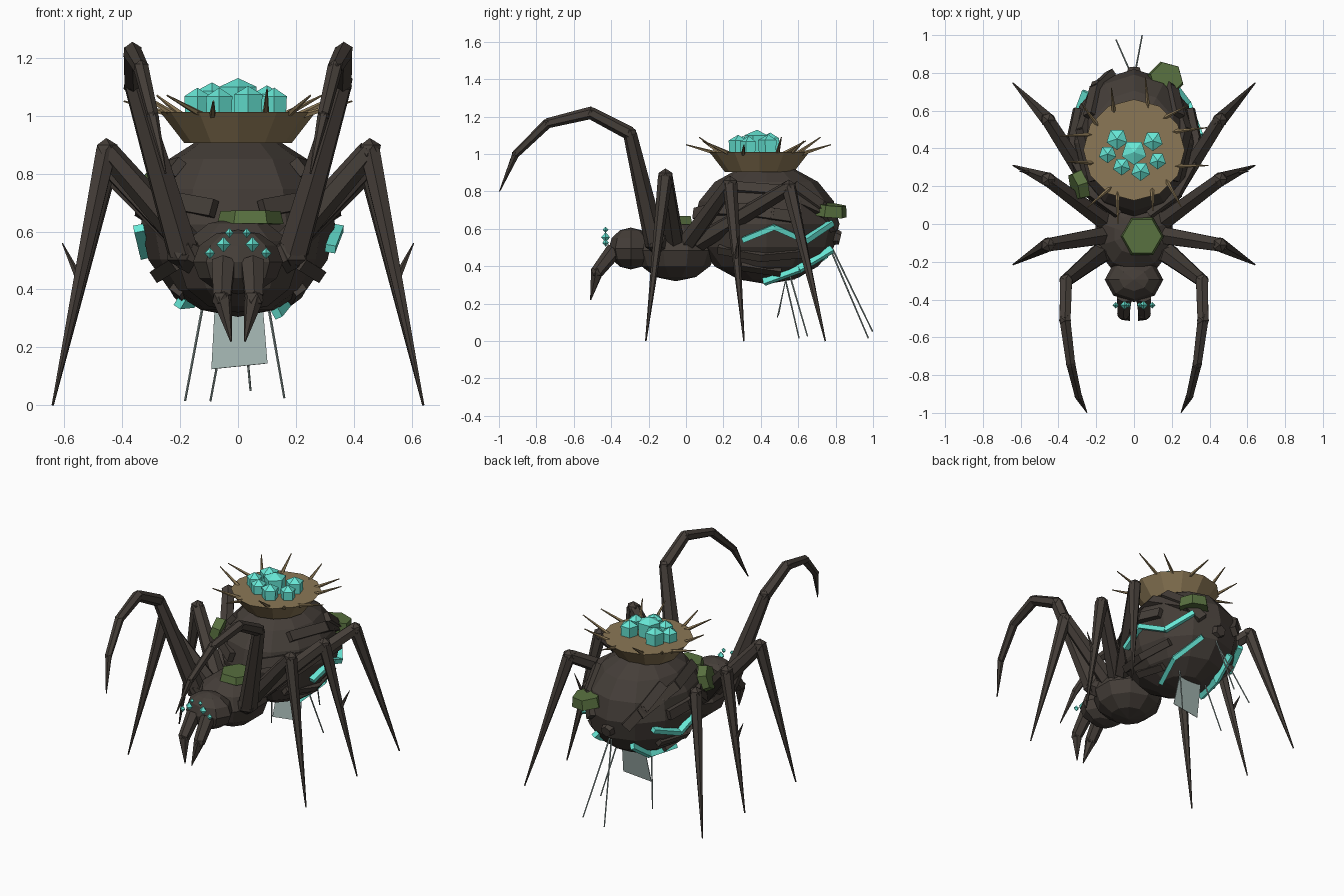
import bpy, bmesh, math
from mathutils import Vector, Matrix

if "Cube" in bpy.data.objects:
    bpy.data.objects.remove(bpy.data.objects["Cube"])


def material(name, rgb):
    m = bpy.data.materials.new(name)
    m.diffuse_color = (*rgb, 1)
    m.use_nodes = True
    m.node_tree.nodes["Principled BSDF"].inputs["Base Color"].default_value = m.diffuse_color
    return m


BARK = material("dark_bark", (0.059, 0.048, 0.040))
NEST = material("nest_straw", (0.26, 0.187, 0.092))
TEAL = material("teal_crystal", (0.135, 0.80, 0.67))
MOSS = material("moss_green", (0.098, 0.162, 0.05))
SILK = material("grey_silk", (0.35, 0.44, 0.42))


def finish(name, bm, mat):
    me = bpy.data.meshes.new(name)
    bm.to_mesh(me)
    bm.free()
    me.materials.append(mat)
    ob = bpy.data.objects.new(name, me)
    bpy.context.collection.objects.link(ob)
    return ob


def rod(bm, a, b, ra, rb, n=6, spin=0.0):
    """Tapered prism from a to b."""
    a, b = Vector(a), Vector(b)
    d = b - a
    mat = Matrix.Translation((a + b) / 2) @ d.to_track_quat('Z', 'Y').to_matrix().to_4x4()
    bmesh.ops.create_cone(bm, cap_ends=True, segments=n, radius1=ra, radius2=rb,
                          depth=d.length, matrix=mat @ Matrix.Rotation(spin, 4, 'Z'))


def ellipsoid(name, c, r, seg, rings, mat):
    bm = bmesh.new()
    bmesh.ops.create_uvsphere(bm, u_segments=seg, v_segments=rings, radius=1,
                              matrix=Matrix.Translation(c) @ Matrix.Diagonal((*r, 1)))
    return finish(name, bm, mat)


# Body
AC, AR = Vector((0, 0.43, 0.625)), Vector((0.335, 0.39, 0.32))
ellipsoid("abdomen", AC, AR, 12, 8, BARK)
ellipsoid("thorax", (0, -0.055, 0.485), (0.215, 0.215, 0.165), 10, 6, BARK)
ellipsoid("head", (0, -0.295, 0.495), (0.155, 0.118, 0.112), 8, 6, BARK)
bm = bmesh.new()
rod(bm, (0, 0.74, 0.57), (0, 0.825, 0.55), 0.06, 0.035)
finish("spinneret", bm, BARK)


def surface(y, z, side):
    """Point and normal on the abdomen at a given y and z."""
    v, w = (y - AC.y) / AR.y, (z - AC.z) / AR.z
    x = math.sqrt(max(0.0, 1 - v * v - w * w))
    p = Vector((side * x * AR.x, y, z))
    return p, Vector((side * x / AR.x, v / AR.y, w / AR.z)).normalized()


def strip(bm, pts, side, width, thick, lift=0.0):
    """Chain of flat bars lying on the abdomen."""
    for (y0, z0), (y1, z1) in zip(pts, pts[1:]):
        (a, na), (b, nb) = surface(y0, z0, side), surface(y1, z1, side)
        a, b = a + na * lift, b + nb * lift
        d = (b - a).normalized()
        n = na + nb
        n = (n - d * n.dot(d)).normalized()
        rot = Matrix((d, n.cross(d), n)).transposed().to_4x4()
        size = Matrix.Diagonal(((b - a).length + width * 0.3, width, thick, 1))
        bmesh.ops.create_cube(bm, size=1, matrix=Matrix.Translation((a + b) / 2) @ rot @ size)


# Bark plates on both flanks
plates = bmesh.new()
for s in (-1, 1):
    for pts in ([(0.06, 0.68), (0.16, 0.705), (0.32, 0.70), (0.46, 0.68), (0.60, 0.66)],
                [(0.24, 0.82), (0.50, 0.80), (0.74, 0.69)],
                [(0.58, 0.82), (0.72, 0.72), (0.79, 0.61)]):
        strip(plates, pts, s, 0.06, 0.035, 0.004)
    for pts in ([(0.18, 0.49), (0.40, 0.45), (0.62, 0.47)],
                [(0.30, 0.40), (0.50, 0.37)]):
        strip(plates, pts, s, 0.045, 0.03)
finish("bark_plates", plates, BARK)

# Glowing zigzag cracks, different on each flank
cracks = bmesh.new()
for s, pts in ((1, [(0.31, 0.545), (0.47, 0.61), (0.63, 0.54), (0.765, 0.63)]),
               (1, [(0.42, 0.33), (0.60, 0.395), (0.765, 0.495)]),
               (-1, [(0.36, 0.61), (0.52, 0.525), (0.69, 0.585)]),
               (-1, [(0.40, 0.365), (0.59, 0.37), (0.735, 0.47)])):
    strip(cracks, pts, s, 0.028, 0.036, 0.013)
finish("glowing_cracks", cracks, TEAL)


# Legs: jointed tapered segments with faceted joints
def leg(name, pts, radii, spur=None):
    for s, side in ((1, "right"), (-1, "left")):
        bm = bmesh.new()
        q = [Vector((p[0] * s, p[1], p[2])) for p in pts]
        for i in range(len(q) - 1):
            rod(bm, q[i], q[i + 1], radii[i], radii[i + 1])
            if i:
                bmesh.ops.create_icosphere(bm, subdivisions=1, radius=radii[i] * 1.08,
                                           matrix=Matrix.Translation(q[i]))
        if spur:
            a, b = [(p[0] * s, p[1], p[2]) for p in spur]
            rod(bm, a, b, 0.014, 0.002, 5)
        finish(name + "_" + side, bm, BARK)


leg("raised_front_leg",
    [(0.11, -0.12, 0.49), (0.19, -0.165, 0.53), (0.36, -0.30, 1.11), (0.365, -0.51, 1.22),
     (0.335, -0.74, 1.165), (0.295, -0.91, 1.00), (0.25, -0.997, 0.80)],
    [0.06, 0.058, 0.037, 0.033, 0.027, 0.021, 0.003])
for name, root, knee, foot, spur in (
        ("second_leg", -0.06, (-0.11, 0.88), -0.215, None),
        ("third_leg", 0.01, (0.235, 0.84), 0.31, ((0.55, 0.27, 0.44), (0.607, 0.28, 0.56))),
        ("rear_leg", 0.07, (0.55, 0.82), 0.745, None)):
    leg(name, [(0.15, root, 0.53), (0.455, *knee), (0.64, foot, 0)], [0.052, 0.04, 0.004], spur)

# Fangs and eyes
leg("fang", [(0.05, -0.38, 0.49), (0.055, -0.475, 0.37), (0.024, -0.51, 0.22)],
    [0.045, 0.035, 0.003])
bm = bmesh.new()
for x, z, r in ((0.05, 0.555, 0.027), (0.03, 0.595, 0.017), (0.097, 0.525, 0.02)):
    for s in (-1, 1):
        c = Vector((s * x, -0.43, z))
        for e in (-1, 1):
            rod(bm, c, c + Vector((0, 0, e * r)), r * 0.9, 0, 4)
bmesh.ops.remove_doubles(bm, verts=bm.verts, dist=0.0005)
finish("eyes", bm, TEAL)

# Nest bowl with radiating twigs
NY = 0.392
bm = bmesh.new()
rod(bm, (0, NY, 0.905), (0, NY, 1.012), 0.185, 0.268, 12)
finish("nest_bowl", bm, NEST)
bm = bmesh.new()
for i, (x, y) in enumerate(((-0.395, 0.465), (-0.36, 0.33), (-0.245, 0.09), (-0.085, 0.0),
                            (0.10, 0.07), (0.25, 0.09), (0.395, 0.31), (0.385, 0.51),
                            (0.29, 0.63), (0.06, 0.775), (-0.12, 0.72), (-0.28, 0.64))):
    a = math.atan2(y - NY, x) + (0.15 if i % 3 else -0.2)
    rod(bm, (0.22 * math.cos(a), NY + 0.22 * math.sin(a), 0.995),
        (x, y, 1.05 + 0.02 * (i * 2 % 3)), 0.013, 0.003, 5)
finish("nest_twigs", bm, NEST)

# Crystal cluster in the nest
bm = bmesh.new()
for x, y, r, h in ((0, 0.38, 0.068, 1.10), (-0.09, 0.45, 0.058, 1.085), (0.1, 0.44, 0.054, 1.075),
                   (-0.14, 0.37, 0.048, 1.067), (0.125, 0.335, 0.046, 1.067),
                   (-0.065, 0.305, 0.048, 1.067), (0.035, 0.28, 0.052, 1.073)):
    rod(bm, (x, y, 1.0), (x, y, h), r * 0.93, r, 5)
    rod(bm, (x, y, h), (x, y, h + 0.03), r, 0, 5)
finish("crystal_cluster", bm, TEAL)

# Moss clumps
for name, c, n, r, t, spin in (
        ("thorax_moss", (0.043, -0.065, 0.648), (0, 0.02, 1), 0.115, 0.045, math.pi / 6),
        ("flank_moss", (-0.292, 0.205, 0.745), (-0.9, -0.3, 0.28), 0.085, 0.055, 0),
        ("rear_moss", (0.17, 0.768, 0.70), (0.1, 0.1, 1), 0.098, 0.062, 0)):
    bm = bmesh.new()
    c, n = Vector(c), Vector(n).normalized()
    rod(bm, c - n * t / 2, c + n * t / 2, r, r * 0.9, 6, spin)
    finish(name, bm, MOSS)

# Hanging silk threads and web sheet
bm = bmesh.new()
for a, b in (((0, 0.77, 0.52), (0.043, 0.998, 0.05)), ((0, 0.76, 0.52), (-0.095, 0.975, 0.015)),
             ((-0.115, 0.52, 0.38), (-0.183, 0.605, 0.015)),
             ((0.10, 0.55, 0.37), (0.16, 0.65, 0.025))):
    rod(bm, a, b, 0.005, 0.004, 5)
finish("silk_threads", bm, SILK)
bm = bmesh.new()
bm.faces.new([bm.verts.new(p) for p in ((-0.092, 0.485, 0.125), (0.102, 0.495, 0.145),
                                        (0.085, 0.535, 0.35), (-0.08, 0.535, 0.35))])
sheet = finish("web_sheet", bm, SILK)
sheet.modifiers.new("thickness", 'SOLIDIFY').thickness = 0.004
